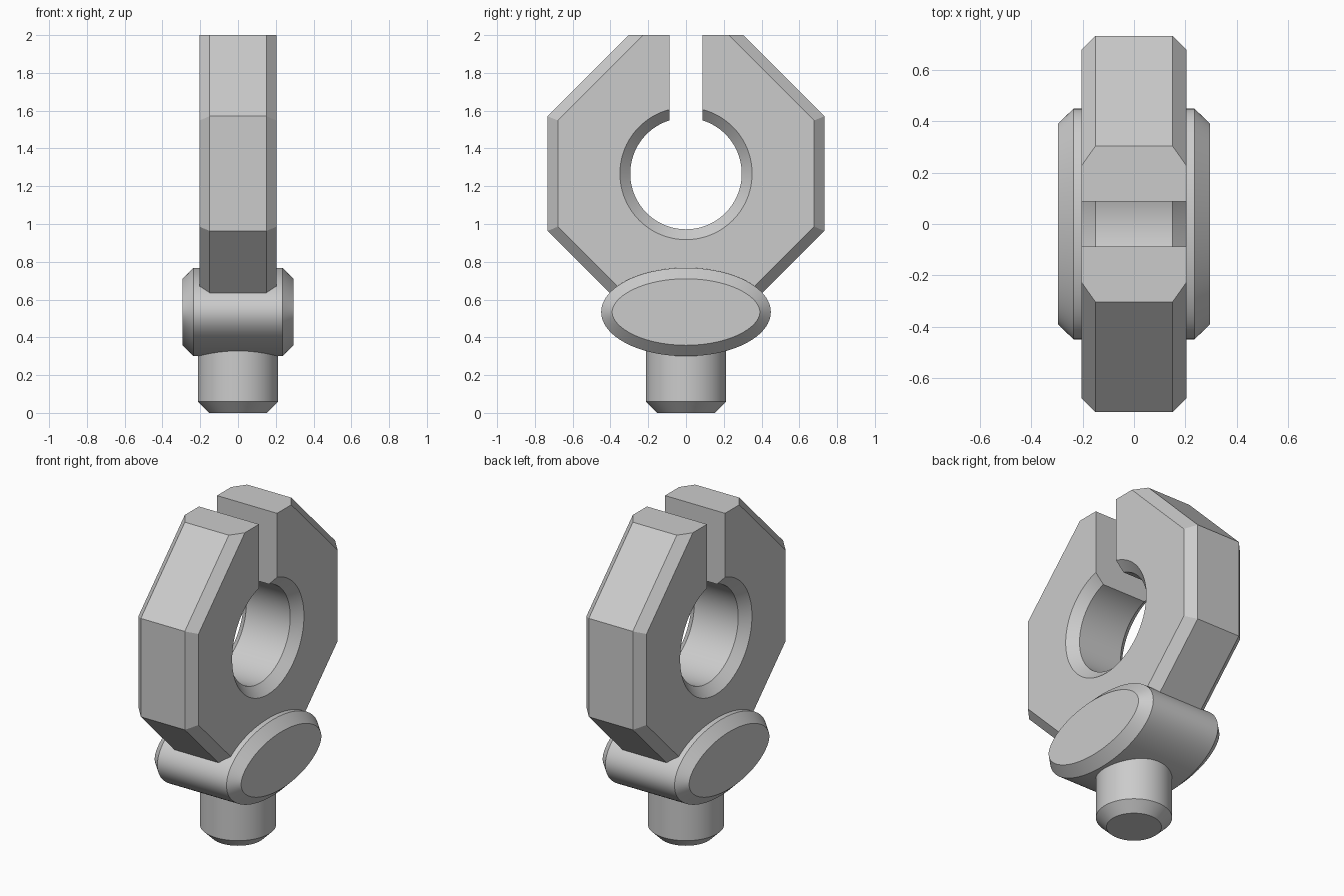
import bpy, bmesh
from math import sin, cos, pi, hypot, sqrt

if "Cube" in bpy.data.objects:
    bpy.data.objects.remove(bpy.data.objects["Cube"], do_unlink=True)

CENTRE_Z = 1.267      # middle of the octagonal ring
APOTHEM = 0.733
SEGMENTS = 96

grey = bpy.data.materials.new("plain grey")
grey.use_nodes = True
COLOUR = (0.6, 0.6, 0.6, 1)
grey.diffuse_color = COLOUR
grey.node_tree.nodes["Principled BSDF"].inputs["Base Color"].default_value = COLOUR


def loft(name, loops):
    """Skin matching loops of points and cap both ends."""
    bm = bmesh.new()
    rings = [[bm.verts.new(p) for p in loop] for loop in loops]
    for a, b in zip(rings, rings[1:]):
        for i in range(len(a)):
            j = (i + 1) % len(a)
            bm.faces.new((a[i], a[j], b[j], b[i]))
    bm.faces.new(rings[0])
    bm.faces.new(rings[-1])
    bmesh.ops.recalc_face_normals(bm, faces=bm.faces[:])
    mesh = bpy.data.meshes.new(name)
    bm.to_mesh(mesh)
    bm.free()
    mesh.materials.append(grey)
    obj = bpy.data.objects.new(name, mesh)
    bpy.context.collection.objects.link(obj)
    return obj


def octagon(x, inset):
    """Octagon across x, inset on its sides but not on its flat top and bottom."""
    slope = APOTHEM * sqrt(2) - inset * sqrt(2)
    side = APOTHEM - inset
    quarter = [(side, slope - side), (slope - APOTHEM, APOTHEM)]
    half = quarter + [(-y, z) for y, z in reversed(quarter)]
    return [(x, y, CENTRE_Z + z) for y, z in half + [(-y, -z) for y, z in half]]


def ellipse(x, z, ry, rz, inset=0.0):
    """Ellipse across x, moved inwards by an even distance."""
    points = []
    for i in range(SEGMENTS):
        t = 2 * pi * i / SEGMENTS
        ny, nz = cos(t) / ry, sin(t) / rz
        n = hypot(ny, nz)
        points.append((x, ry * cos(t) - inset * ny / n, z + rz * sin(t) - inset * nz / n))
    return points


def circle(z, r):
    return [(r * cos(2 * pi * i / SEGMENTS), r * sin(2 * pi * i / SEGMENTS), z)
            for i in range(SEGMENTS)]


def cut(target, cutter):
    mod = target.modifiers.new("cut", "BOOLEAN")
    mod.operation = "DIFFERENCE"
    mod.solver = "EXACT"
    mod.object = cutter
    cutter.hide_render = True
    bpy.context.view_layer.objects.active = target
    bpy.ops.object.modifier_apply(modifier=mod.name)
    bpy.data.objects.remove(cutter, do_unlink=True)


# Chamfered octagonal ring
ring = loft("octagon_ring", [octagon(-0.205, 0.055), octagon(-0.15, 0),
                             octagon(0.15, 0), octagon(0.205, 0.055)])

# Round hole with flared rims
hole = [(-0.255, 0.4), (-0.15, 0.295), (0.15, 0.295), (0.255, 0.4)]
cut(ring, loft("hole_cutter", [ellipse(x, CENTRE_Z, r, r) for x, r in hole]))

# Open slot at the top
slot = [[(x, y, z) for y, z in ((-0.088, CENTRE_Z), (0.088, CENTRE_Z), (0.088, 2.2), (-0.088, 2.2))]
        for x in (-0.5, 0.5)]
cut(ring, loft("slot_cutter", slot))

# Elliptical cross bar with chamfered ends
bar_profile = [(-0.295, 0.058), (-0.236, 0), (0.236, 0), (0.295, 0.058)]
bar = loft("cross_bar", [ellipse(x, 0.534, 0.449, 0.234, inset) for x, inset in bar_profile])

# Round stem with a chamfered foot
stem = loft("stem", [circle(z, r) for z, r in ((0, 0.154), (0.059, 0.213), (0.5, 0.213))])

# Smooth the curved walls, keep the chamfers crisp
for obj in (ring, bar, stem):
    bpy.ops.object.select_all(action="DESELECT")
    obj.select_set(True)
    bpy.context.view_layer.objects.active = obj
    bpy.ops.object.shade_smooth_by_angle(angle=pi / 7)
